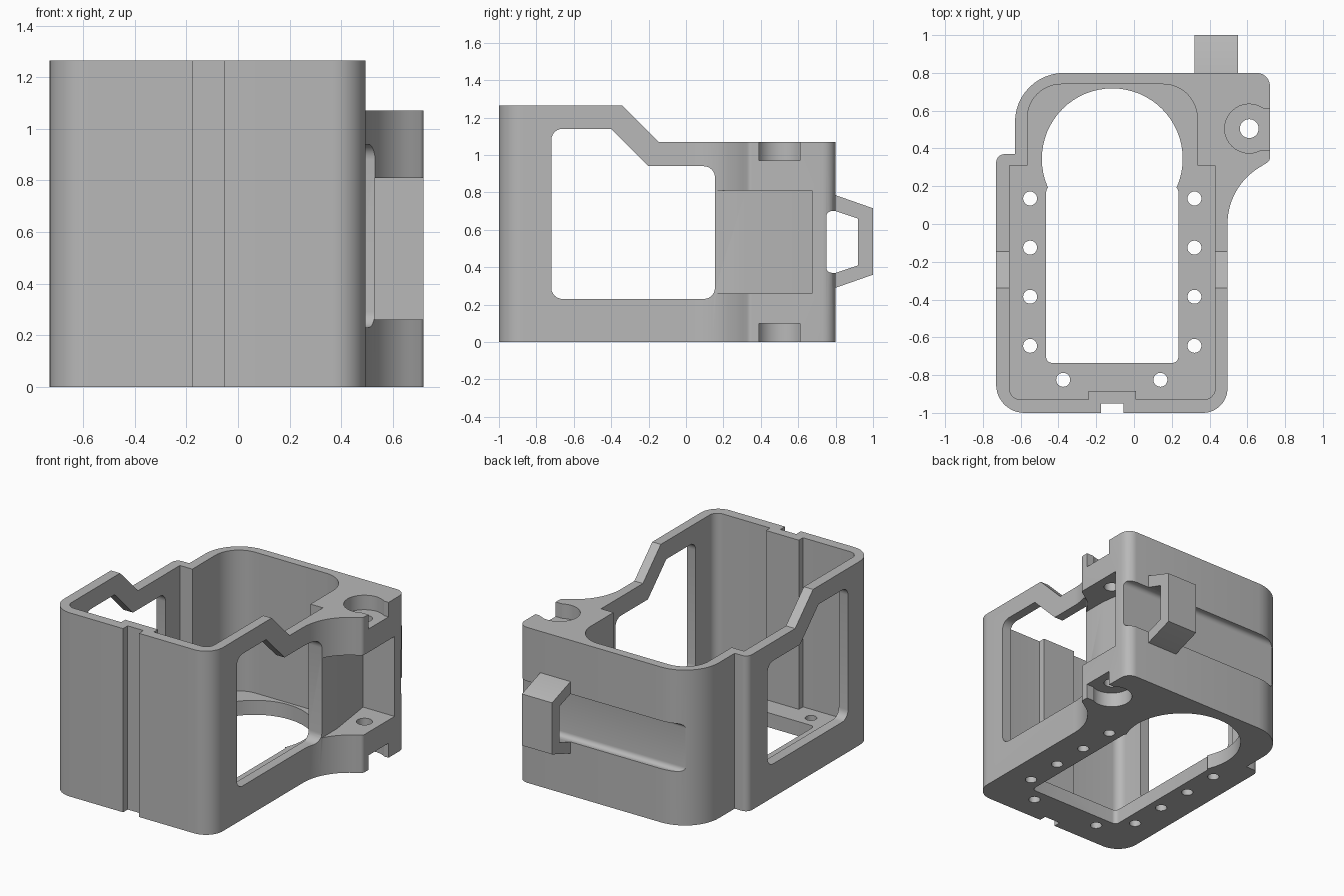
import bpy, bmesh
from math import sin, cos, tan, radians, pi
from mathutils import Vector

cube = bpy.data.objects.get("Cube")
if cube:
    bpy.data.objects.remove(cube, do_unlink=True)

grey = bpy.data.materials.new("plain grey")
grey.use_nodes = True
grey.diffuse_color = (0.48, 0.48, 0.48, 1)
grey.node_tree.nodes["Principled BSDF"].inputs["Base Color"].default_value = (0.48, 0.48, 0.48, 1)


def rounded(points):
    """Turn (u, v, radius) corners into a polygon with filleted corners."""
    out = []
    for i, p in enumerate(points):
        r = p[2] if len(p) > 2 else 0
        c = Vector(p[:2])
        if not r:
            out.append(c)
            continue
        a = (Vector(points[i - 1][:2]) - c).normalized()
        b = (Vector(points[(i + 1) % len(points)][:2]) - c).normalized()
        half = a.angle(b) / 2
        centre = c + (a + b).normalized() * r / sin(half)
        start = c + a * r / tan(half) - centre
        end = c + b * r / tan(half) - centre
        steps = 12 if r > 0.1 else 6
        turn = start.angle_signed(end)
        for k in range(steps + 1):
            t = -turn * k / steps
            out.append(centre + Vector((start.x * cos(t) - start.y * sin(t),
                                        start.x * sin(t) + start.y * cos(t))))
    return out


def prism(name, points, lo, hi, axis="z"):
    """Extrude a rounded profile: (x, y) along z, or (y, z) along x."""
    bm = bmesh.new()
    put = (lambda p: (p.x, p.y, lo)) if axis == "z" else (lambda p: (lo, p.x, p.y))
    face = bm.faces.new([bm.verts.new(put(p)) for p in rounded(points)])
    new = bmesh.ops.extrude_face_region(bm, geom=[face])["geom"]
    move = Vector((0, 0, hi - lo)) if axis == "z" else Vector((hi - lo, 0, 0))
    bmesh.ops.translate(bm, verts=[g for g in new if isinstance(g, bmesh.types.BMVert)], vec=move)
    bmesh.ops.recalc_face_normals(bm, faces=bm.faces)
    mesh = bpy.data.meshes.new(name)
    bm.to_mesh(mesh)
    bm.free()
    ob = bpy.data.objects.new(name, mesh)
    bpy.context.collection.objects.link(ob)
    mesh.materials.append(grey)
    return ob


def box(x0, x1, y0, y1, r=0):
    return [(x0, y0, r), (x1, y0, r), (x1, y1, r), (x0, y1, r)]


def circle(x, y, r, n=32):
    return [(x + r * cos(2 * pi * i / n), y + r * sin(2 * pi * i / n)) for i in range(n)]


def cut(target, points, lo, hi, axis="z"):
    cutter = prism("cutter", points, lo, hi, axis)
    cutter.hide_render = True
    mod = target.modifiers.new("cut", "BOOLEAN")
    mod.operation, mod.solver, mod.object = "DIFFERENCE", "EXACT", cutter
    bpy.context.view_layer.objects.active = target
    bpy.ops.object.modifier_apply(modifier=mod.name)
    bpy.data.objects.remove(cutter, do_unlink=True)


def smooth(ob):
    bpy.ops.object.select_all(action="DESELECT")
    ob.select_set(True)
    bpy.context.view_layer.objects.active = ob
    bpy.ops.object.shade_smooth_by_angle(angle=radians(30))


# Outer shell, with a concave sweep out to the hinge lug
sweep = [(0.845 + 0.35 * cos(radians(a)), 0.35 * sin(radians(a))) for a in range(180, 117, -4)]
outline = [(-0.73, -1, 0.15), (0.495, -1, 0.13)] + sweep + [
    (0.72, 0.335, 0.03), (0.72, 0.8, 0.07), (-0.63, 0.8, 0.26),
    (-0.63, 0.37), (-0.73, 0.37, 0.045)]
body = prism("housing", outline, 0, 1.265)

# Lowered rear rim
cut(body, [(-0.475, 1.4), (-0.145, 1.07), (1.2, 1.07), (1.2, 1.4)], -1, 1, "x")

# Cavity with a thickened rib behind the front groove
cut(body, [(-0.66, -0.93, 0.06), (-0.24, -0.93), (-0.24, -0.885), (0.01, -0.885),
           (0.01, -0.93), (0.43, -0.93, 0.06), (0.43, 0.31), (0.335, 0.31),
           (0.335, 0.74, 0.18), (-0.565, 0.74, 0.18), (-0.565, 0.31), (-0.66, 0.31)], 0.1, 1.5)
cut(body, box(-0.175, -0.055, -1.1, -0.95), -0.1, 1.5)

# Floor opening and screw holes
cut(body, box(-0.465, 0.235, -0.735, 0.2, 0.03), -0.1, 0.2)
cut(body, circle(-0.115, 0.345, 0.373, 64), -0.1, 0.2)
screws = [(x, y) for x in (-0.55, 0.32) for y in (0.135, -0.125, -0.385, -0.645)]
for x, y in screws + [(-0.375, -0.825), (0.14, -0.825)]:
    cut(body, circle(x, y, 0.037, 24), -0.1, 0.2)

# Side windows
cut(body, [(-0.72, 0.23, 0.06), (0.155, 0.23, 0.06), (0.155, 0.94, 0.06),
           (-0.2, 0.94), (-0.4, 1.14), (-0.72, 1.14, 0.06)], -1, 1, "x")

# Hinge lug: middle recess, pin hole and open counterbores
cut(body, [(0.53, 0.15), (0.9, 0.15), (0.9, 0.675), (0.48, 0.675), (0.53, 0.32)], 0.26, 0.81)
cut(body, circle(0.61, 0.505, 0.05), -0.1, 1.2)
for lo, hi in ((-0.1, 0.1), (0.97, 1.2)):
    cut(body, circle(0.61, 0.505, 0.13), lo, hi)
    cut(body, box(0.67, 0.8, 0.39, 0.61), lo, hi)

# Strap channel across the back
cut(body, [(0.75, 0.37, 0.03), (0.9, 0.37), (0.9, 0.7), (0.75, 0.7, 0.03)], -1, 1, "x")
smooth(body)

# Strap loop
loop = prism("strap_loop", [(0.785, 0.785), (0.8, 0.785), (1, 0.715), (1, 0.36), (0.8, 0.29),
                            (0.785, 0.29), (0.785, 0.37), (0.8, 0.37), (0.92, 0.41),
                            (0.92, 0.66), (0.8, 0.7), (0.785, 0.7)], 0.32, 0.55, "x")
smooth(loop)
